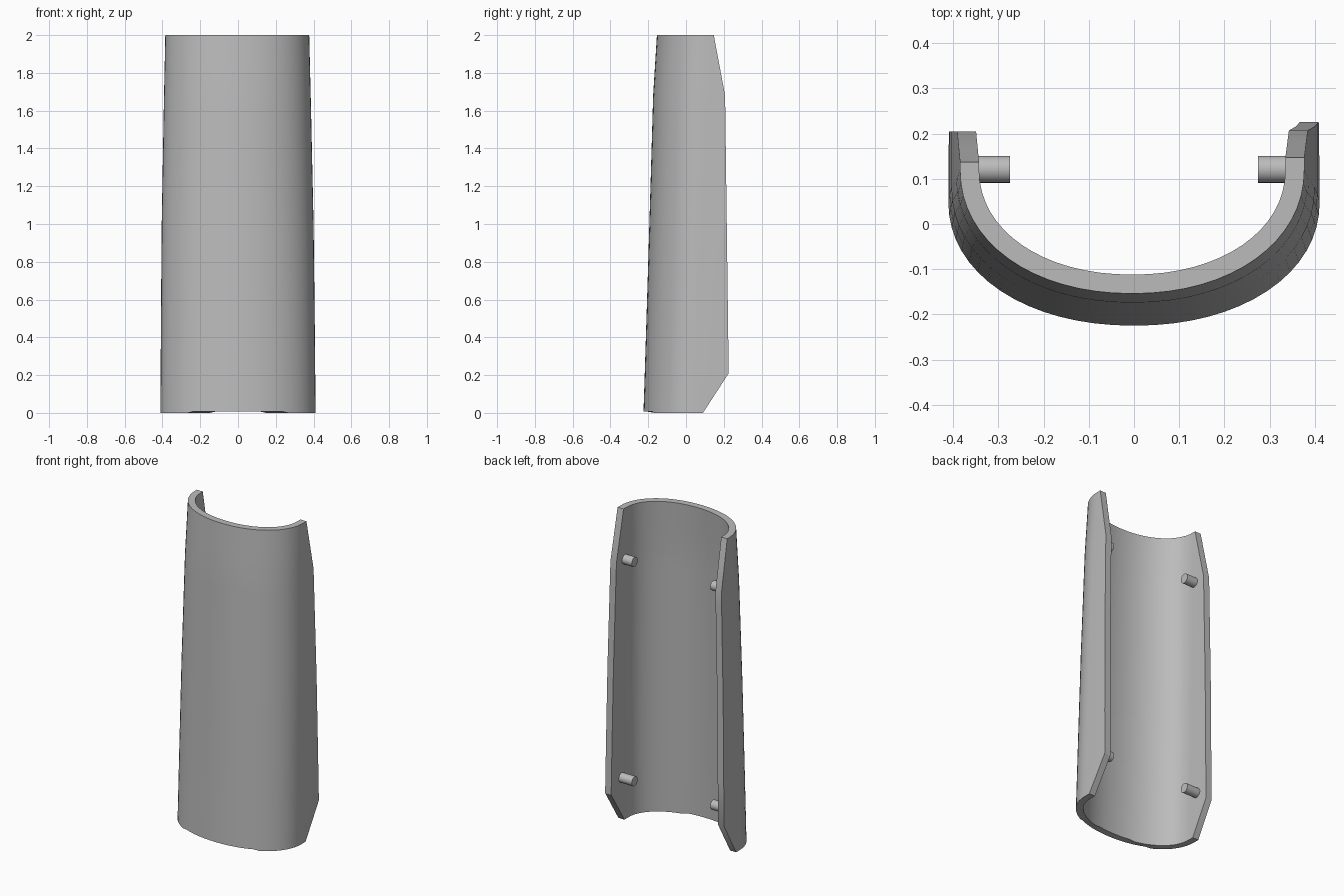
import bpy, bmesh
from math import sin, cos, pi, radians, copysign

cube = bpy.data.objects.get("Cube")
if cube:
    bpy.data.objects.remove(cube)

grey = bpy.data.materials.new("plain_grey")
grey.use_nodes = True
grey.diffuse_color = (0.5, 0.5, 0.5, 1)
grey.node_tree.nodes["Principled BSDF"].inputs["Base Color"].default_value = (0.5, 0.5, 0.5, 1)


def interp(table, z):
    """Piecewise linear lookup in a list of (z, value)."""
    for (z0, v0), (z1, v1) in zip(table, table[1:]):
        if z <= z1:
            return v0 + (v1 - v0) * (z - z0) / (z1 - z0)
    return table[-1][1]


# Half width, front depth and the two rear rims, all by height
WIDTH = [(0, 0.411), (0.5, 0.407), (1, 0.402), (1.6, 0.39), (2, 0.381)]
FRONT = [(0, -0.225), (0.8, -0.2), (1.2, -0.188), (1.68, -0.174), (2, -0.154)]
RIM_LEFT = [(0, 0.09), (0.21, 0.226), (1.68, 0.207), (2, 0.147)]
RIM_RIGHT = [(0, 0.085), (0.21, 0.205), (1.68, 0.205), (2, 0.137)]
LEVELS = [0, 0.21, 0.5, 0.8, 1, 1.2, 1.4, 1.6, 1.68, 1.85, 2]
STEPS, DEPTH, WALL = 32, 0.275, 0.042


def power(v):
    return copysign(abs(v) ** 0.95, v)


def half_pipe(z, wall):
    """U-shaped section at height z, inset by the wall thickness."""
    a, b = interp(WIDTH, z) - wall, DEPTH - wall
    mid = interp(FRONT, z) + DEPTH
    arc = [(a * power(cos(pi * i / STEPS)), mid - b * power(sin(pi * i / STEPS)))
           for i in range(STEPS + 1)]
    pts = [(a, interp(RIM_LEFT, z))] + arc + [(-a, interp(RIM_RIGHT, z))]
    # The bottom edge rises very slightly at the front
    return [(x - 0.002 * z, y, 0.008 if z == 0 and y < -0.17 else z) for x, y in pts]


def finish(name, bm):
    bmesh.ops.recalc_face_normals(bm, faces=bm.faces)
    mesh = bpy.data.meshes.new(name)
    bm.to_mesh(mesh)
    bm.free()
    obj = bpy.data.objects.new(name, mesh)
    bpy.context.collection.objects.link(obj)
    mesh.materials.append(grey)
    bpy.ops.object.select_all(action='DESELECT')
    obj.select_set(True)
    bpy.context.view_layer.objects.active = obj
    bpy.ops.object.shade_smooth_by_angle(angle=radians(30))
    return obj


# Curved shell: closed section loops (outside then inside) lofted upward
bm = bmesh.new()
loops = [[bm.verts.new(p) for p in half_pipe(z, 0) + half_pipe(z, WALL)[::-1]]
         for z in LEVELS]
count = len(loops[0])
for low, high in zip(loops, loops[1:]):
    for i in range(count):
        j = (i + 1) % count
        bm.faces.new((low[i], low[j], high[j], high[i]))
for loop in (loops[0], loops[-1]):
    for i in range(count // 2 - 1):
        bm.faces.new((loop[i], loop[i + 1], loop[count - 2 - i], loop[count - 1 - i]))
finish("curved_shell", bm)

# Mounting pegs inside both walls
for side, label in ((1, "left"), (-1, "right")):
    for z, level in ((0.28, "lower"), (1.67, "upper")):
        bm = bmesh.new()
        bmesh.ops.create_cone(bm, cap_ends=True, segments=24,
                              radius1=0.03, radius2=0.03, depth=1)
        # Each peg runs from its inner end into the wall
        inner, outer = 0.275, interp(WIDTH, z) - WALL / 2
        for v in bm.verts:
            x, y, along = v.co
            v.co = (side * (inner + (along + 0.5) * (outer - inner)), 0.121 + x, z + y)
        finish(f"{level}_{label}_peg", bm)
